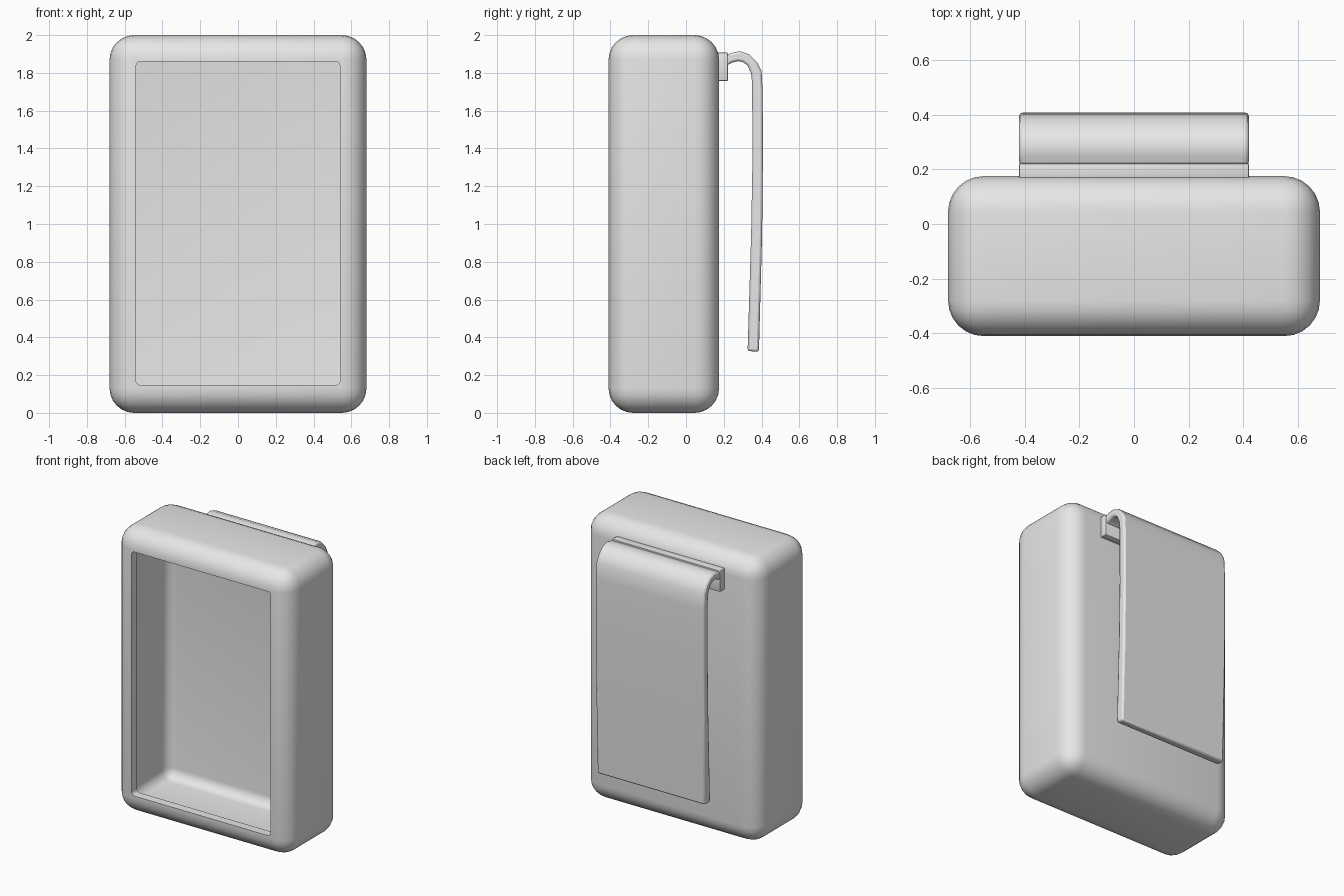
import bpy, bmesh
from mathutils import Vector

if "Cube" in bpy.data.objects:
    bpy.data.objects.remove(bpy.data.objects["Cube"])

grey = bpy.data.materials.new("plain_grey")
grey.diffuse_color = (0.8, 0.8, 0.8, 1)
grey.use_nodes = True
grey.node_tree.nodes["Principled BSDF"].inputs["Base Color"].default_value = grey.diffuse_color


def make_object(name, bm):
    bmesh.ops.recalc_face_normals(bm, faces=bm.faces)
    mesh = bpy.data.meshes.new(name)
    bm.to_mesh(mesh)
    bm.free()
    mesh.materials.append(grey)
    obj = bpy.data.objects.new(name, mesh)
    bpy.context.collection.objects.link(obj)
    return obj


def rounded_box(name, lo, hi, radius, segments, along_y_only=False):
    """Box between two corners with rounded edges."""
    lo, hi = Vector(lo), Vector(hi)
    bm = bmesh.new()
    bmesh.ops.create_cube(bm, size=1)
    bmesh.ops.scale(bm, vec=hi - lo, verts=bm.verts)
    bmesh.ops.translate(bm, vec=(lo + hi) / 2, verts=bm.verts)
    edges = [e for e in bm.edges if not along_y_only
             or abs(e.verts[0].co.y - e.verts[1].co.y) > 0.01]
    bmesh.ops.bevel(bm, geom=edges, offset=radius, segments=segments,
                    profile=0.5, affect='EDGES', clamp_overlap=True)
    return make_object(name, bm)


def select(obj):
    bpy.ops.object.select_all(action='DESELECT')
    obj.select_set(True)
    bpy.context.view_layer.objects.active = obj


def smooth(obj):
    select(obj)
    bpy.ops.object.shade_smooth_by_angle(angle=0.6)


# Hollow case: rounded shell with a rectangular opening in the front
W, Y0, Y1, H, R, T = 0.68, -0.41, 0.175, 2.0, 0.13, 0.06
case = rounded_box("case", (-W, Y0, 0), (W, Y1, H), R, 6)
cavity = rounded_box("cavity_cutter", (-W + T, Y0 + T, T),
                     (W - T, Y1 - T, H - T), R - T, 6)
opening = rounded_box("opening_cutter", (-0.54, Y0 - 0.1, 0.147),
                      (0.54, Y0 + 0.2, 1.86), 0.022, 3, True)
for cutter in (cavity, opening):
    cutter.hide_render = True
    mod = case.modifiers.new("cut", 'BOOLEAN')
    mod.operation, mod.solver, mod.object = 'DIFFERENCE', 'EXACT', cutter
    select(case)
    bpy.ops.object.modifier_apply(modifier=mod.name)
    bpy.data.objects.remove(cutter)
smooth(case)

# Mounting block that carries the clip on the back
block = rounded_box("clip_mount", (-0.42, 0.165, 1.757), (0.42, 0.222, 1.907), 0.006, 2)
smooth(block)

# Spring clip: bent strip profile (y, z) extruded across the width
outer = [(0.215, 1.896), (0.25, 1.908), (0.285, 1.915), (0.335, 1.898),
         (0.375, 1.858), (0.40, 1.81), (0.406, 1.7), (0.407, 1.35),
         (0.403, 0.95), (0.386, 0.323)]
inner = [(0.326, 0.328), (0.345, 0.95), (0.352, 1.35), (0.35, 1.75),
         (0.344, 1.80), (0.325, 1.84), (0.30, 1.858), (0.275, 1.862),
         (0.245, 1.855), (0.215, 1.838)]
bm = bmesh.new()
face = bm.faces.new([bm.verts.new((-0.42, y, z)) for y, z in outer + inner])
extruded = bmesh.ops.extrude_face_region(bm, geom=[face])
bmesh.ops.translate(bm, vec=(0.84, 0, 0),
                    verts=[v for v in extruded["geom"] if isinstance(v, bmesh.types.BMVert)])
clip = make_object("spring_clip", bm)
bevel = clip.modifiers.new("soft_edges", 'BEVEL')
bevel.width, bevel.segments, bevel.limit_method, bevel.angle_limit = 0.012, 2, 'ANGLE', 1.0
smooth(clip)
